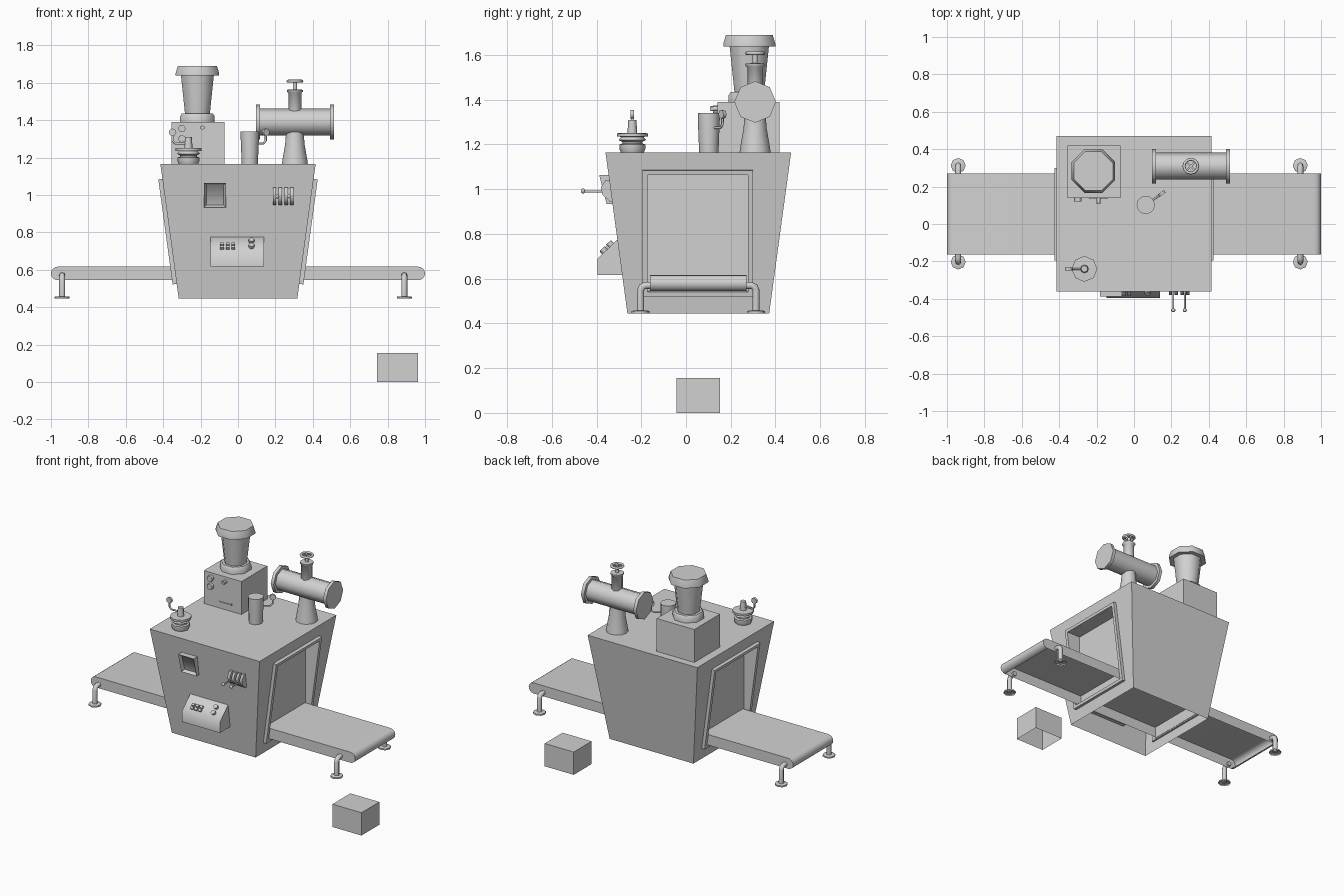
import bpy, bmesh, math
from mathutils import Matrix, Vector

cube = bpy.data.objects.get("Cube")
if cube:
    bpy.data.objects.remove(cube, do_unlink=True)

GREY = (0.64, 0.64, 0.64, 1)
metal = bpy.data.materials.new("plain grey")
metal.use_nodes = True
metal.diffuse_color = GREY
metal.node_tree.nodes["Principled BSDF"].inputs["Base Color"].default_value = GREY

T = Matrix.Translation


def R(angle, axis):
    return Matrix.Rotation(angle, 4, axis)


def finish(name, bm, matrix=Matrix()):
    """Turn a bmesh into an object; edges under about 50 degrees are smooth."""
    bmesh.ops.transform(bm, matrix=matrix, verts=bm.verts)
    bmesh.ops.recalc_face_normals(bm, faces=bm.faces)
    for f in bm.faces:
        f.smooth = True
    for e in bm.edges:
        e.smooth = e.calc_face_angle(0) < 0.9
    mesh = bpy.data.meshes.new(name)
    bm.to_mesh(mesh)
    bm.free()
    mesh.materials.append(metal)
    obj = bpy.data.objects.new(name, mesh)
    bpy.context.collection.objects.link(obj)


def box(name, lo, hi, matrix=Matrix(), bottom=True):
    bm = bmesh.new()
    bmesh.ops.create_cube(bm, size=1)
    lo, hi = Vector(lo), Vector(hi)
    for v in bm.verts:
        v.co = (lo + hi) / 2 + v.co * (hi - lo)
    if not bottom:
        low = min(bm.faces, key=lambda f: f.calc_center_median().z)
        bmesh.ops.delete(bm, geom=[low], context="FACES_ONLY")
    finish(name, bm, matrix)


def bridge(bm, a, b, closed=True):
    """Join two vertex loops with quads."""
    for i in range(len(a) if closed else len(a) - 1):
        j = (i + 1) % len(a)
        bm.faces.new((a[i], a[j], b[j], b[i]))


def lathe(name, profile, matrix, sides=8, turn=0, bottom=True):
    """Revolve (radius, height) points about the local z axis."""
    bm = bmesh.new()
    rings = []
    for r, z in profile:
        angles = [turn + math.tau * i / sides for i in range(sides)]
        rings.append([bm.verts.new((r * math.cos(a), r * math.sin(a), z)) for a in angles])
    for a, b in zip(rings, rings[1:]):
        bridge(bm, a, b)
    if bottom:
        bm.faces.new(rings[0])
    bm.faces.new(rings[-1])
    finish(name, bm, matrix)


def rod(name, r, length, matrix):
    lathe(name, [(r, 0), (r, length)], matrix)


def tube(name, points, r, cyclic=False):
    cu = bpy.data.curves.new(name, "CURVE")
    cu.dimensions = "3D"
    cu.bevel_depth = r
    cu.bevel_resolution = 2
    cu.use_fill_caps = True
    s = cu.splines.new("POLY")
    s.points.add(len(points) - 1)
    for p, co in zip(s.points, points):
        p.co = (*co, 1)
    s.use_cyclic_u = cyclic
    cu.materials.append(metal)
    obj = bpy.data.objects.new(name, cu)
    bpy.context.collection.objects.link(obj)


def prism(name, outline, x0, x1, matrix=Matrix(), closed=True):
    """Extrude a (y, z) outline along x."""
    bm = bmesh.new()
    a, b = ([bm.verts.new((x, y, z)) for y, z in outline] for x in (x0, x1))
    bm.faces.new(a)
    bm.faces.new(b)
    bridge(bm, a, b, closed)
    finish(name, bm, matrix)


# Tapered housing, open below, with a sunken doorway in each side
BASE, TOP = 0.445, 1.165
LOW, HIGH = 0.317, 0.415
MID_Y = 0.055
DOOR_Y, DOOR_Z = (-0.174, 0.278), (0.535, 1.066)


def wall_x(z):
    return LOW + (HIGH - LOW) * (z - BASE) / (TOP - BASE)


def corners(bm, ys, zs, side, x=None):
    pts = [(ys[0], zs[0]), (ys[1], zs[0]), (ys[1], zs[1]), (ys[0], zs[1])]
    return [bm.verts.new((side * (x or wall_x(z)), y, z)) for y, z in pts]


bm = bmesh.new()
outer = {}
for side in (1, -1):
    edge = corners(bm, (MID_Y - LOW, MID_Y + LOW), (BASE, TOP), side)
    edge[2].co.y, edge[3].co.y = MID_Y + HIGH, MID_Y - HIGH
    rim = corners(bm, DOOR_Y, DOOR_Z, side)
    back = corners(bm, DOOR_Y, DOOR_Z, side, LOW)
    bridge(bm, edge, rim)
    bridge(bm, rim, back)
    bm.faces.new(back)
    outer[side] = edge
# front, top and back walls join the two sides
bridge(bm, outer[1][1:] + outer[1][:1], outer[-1][1:] + outer[-1][:1], closed=False)
finish("housing", bm)
LEAN = math.atan2(HIGH - LOW, TOP - BASE)

# Raised frames round the side openings
for side, label in ((1, "left"), (-1, "right")):
    wall = Matrix.Scale(side, 4, (1, 0, 0)) @ T((LOW, 0, BASE)) @ R(LEAN, "Y")
    for y in (-0.195, 0.277):
        box(label + "_frame_post", (-0.01, y, 0.08), (0.022, y + 0.022, 0.647), wall)
    for z in (0.08, 0.627):
        box(label + "_frame_rail", (-0.01, -0.195, z), (0.022, 0.299, z + 0.02), wall)

# Conveyor with rounded ends, open below
R_END = 0.036
outline = []
for s in (1, -1):
    for i in range(9):
        a = math.pi * (i / 8 - 0.5)
        outline.append((s * (1 - R_END + R_END * math.cos(a)), 0.58 + s * R_END * math.sin(a)))
prism("conveyor", outline, -0.162, 0.271, R(math.pi / 2, "Z"), closed=False)

# Bent legs with round feet
for x in (-0.94, 0.889):
    for s, edge in ((-1, -0.15), (1, 0.26)):
        y = edge + s * 0.053
        tube("conveyor_leg", [(x, edge, 0.57), (x, y - s * 0.022, 0.57), (x, y - s * 0.006, 0.563),
                              (x, y, 0.547), (x, y, 0.452)], 0.016)
        lathe("conveyor_foot", [(0.04, 0), (0.04, 0.01), (0.03, 0.013)], T((x, y, BASE)), bottom=False)

# Loose carton on the floor, open below
box("carton", (0.744, -0.042, 0), (0.963, 0.151, 0.156), bottom=False)

# Feeder box and hopper
box("feeder_box", (-0.356, 0.14, 1.16), (-0.072, 0.419, 1.39))
lathe("hopper", [(0.1, 1.385), (0.1, 1.42), (0.09, 1.435), (0.072, 1.435), (0.095, 1.638),
                 (0.126, 1.638), (0.126, 1.65), (0.113, 1.69)],
      T((-0.217, 0.283, 0)), turn=math.pi / 8)
FORWARD = R(math.pi / 2, "X")
for z in (1.355, 1.3):
    rod("feeder_knob", 0.02, 0.02, T((-0.3, 0.14, z)) @ FORWARD)
rod("feeder_switch", 0.011, 0.03, T((-0.19, 0.14, 1.36)) @ FORWARD)
box("feeder_switch_grip", (-0.2, 0.108, 1.352), (-0.18, 0.12, 1.368))
box("feeder_slot", (-0.24, 0.135, 1.207), (-0.143, 0.144, 1.212))
box("feeder_slot_end", (-0.148, 0.135, 1.207), (-0.143, 0.144, 1.222))

# Pump: pedestal, flanged barrel, stem and handwheel
PX, PY = 0.304, 0.309
lathe("pump_pedestal", [(0.07, 1.16), (0.066, 1.19), (0.052, 1.27), (0.045, 1.36)], T((PX, PY, 0)), 12)
lathe("pump_barrel", [(0.093, 0), (0.093, 0.022), (0.072, 0.022), (0.072, 0.396), (0.093, 0.396), (0.093, 0.418)],
      T((0.096, PY, 1.39)) @ R(math.pi / 2, "Y"))
lathe("pump_stem", [(0.035, 1.4), (0.035, 1.545), (0.043, 1.552), (0.043, 1.562), (0.011, 1.564), (0.011, 1.615)],
      T((PX, PY, 0)))
tube("pump_handwheel", [(PX + 0.037 * math.cos(math.tau * i / 12), PY + 0.037 * math.sin(math.tau * i / 12), 1.608)
                        for i in range(12)], 0.008, True)
for k in range(2):
    box("handwheel_spoke", (-0.037, -0.005, -0.004), (0.037, 0.005, 0.004),
        T((PX, PY, 1.608)) @ R(math.pi * (0.25 + k / 2), "Z"))


# Hooked lever with a flat round knob, used twice
def hooked_lever(name, x, y, z, angle, reach):
    place = T((x, y, z)) @ R(angle, "Z")
    path = [(0, 0, 0), (reach - 0.015, 0, 0), (reach, 0, 0.015), (reach, 0, 0.06)]
    tube(name, [place @ Vector(p) for p in path], 0.006)
    rod(name + "_knob", 0.02, 0.016, place @ T((reach, 0.008, 0.06)) @ FORWARD)


# Small tank
lathe("small_tank", [(0.043, 1.16), (0.049, 1.31), (0.049, 1.34)], T((0.063, 0.102, 0)), 12)
hooked_lever("tank_lever", 0.063, 0.102, 1.275, 0.62, 0.105)

# Stacked valve
lathe("valve", [(0.05, 1.16), (0.058, 1.18), (0.058, 1.2), (0.045, 1.204), (0.045, 1.212), (0.061, 1.22),
                (0.05, 1.234), (0.069, 1.236), (0.069, 1.25), (0.022, 1.252), (0.018, 1.31)],
      T((-0.265, -0.24, 0)))
hooked_lever("valve_lever", -0.265, -0.24, 1.275, math.pi, 0.085)

# Viewing window: hooded frame with a sunken pane
bm = bmesh.new()
bmesh.ops.create_cube(bm, size=2)
for v in bm.verts:
    up, front = v.co.z > 0, v.co.y < 0
    y = (-0.388 if up else -0.355) if front else -0.3
    v.co = (-0.123 + v.co.x * 0.058, y, 1.064 if up else 0.934)
pane = min(bm.faces, key=lambda f: f.calc_center_median().y)
bmesh.ops.inset_individual(bm, faces=[pane], thickness=0.016)
for v in pane.verts:
    v.co.y += 0.022
finish("window", bm)

# Twin levers in slotted mounts
for x in (0.21, 0.272):
    for s in (-1, 1):
        prism("lever_mount", [(-0.3, 0.945), (-0.34, 0.945), (-0.374, 0.975), (-0.38, 1.01), (-0.36, 1.04), (-0.3, 1.04)],
              x + s * 0.015 - 0.009, x + s * 0.015 + 0.009)
    rod("lever", 0.005, 0.12, T((x, -0.335, 0.99)) @ FORWARD)
    lathe("lever_knob", [(0.005, 0), (0.011, 0.005), (0.011, 0.013), (0.005, 0.018)],
          T((x, -0.452, 0.992)) @ FORWARD)

# Sloped control desk with buttons and dials
prism("control_desk", [(-0.26, 0.616), (-0.395, 0.616), (-0.395, 0.69), (-0.308, 0.774), (-0.26, 0.774)], -0.146, 0.14)
desk = T((0, -0.395, 0.69)) @ R(math.radians(44), "X")
for x in (-0.085, -0.055, -0.025):
    for y in (0.035, 0.058):
        box("desk_button", (x - 0.01, y - 0.008, -0.005), (x + 0.01, y + 0.008, 0.014), desk)
for y in (0.045, 0.085):
    rod("desk_dial", 0.015, 0.018, desk @ T((0.072, y, 0)))
